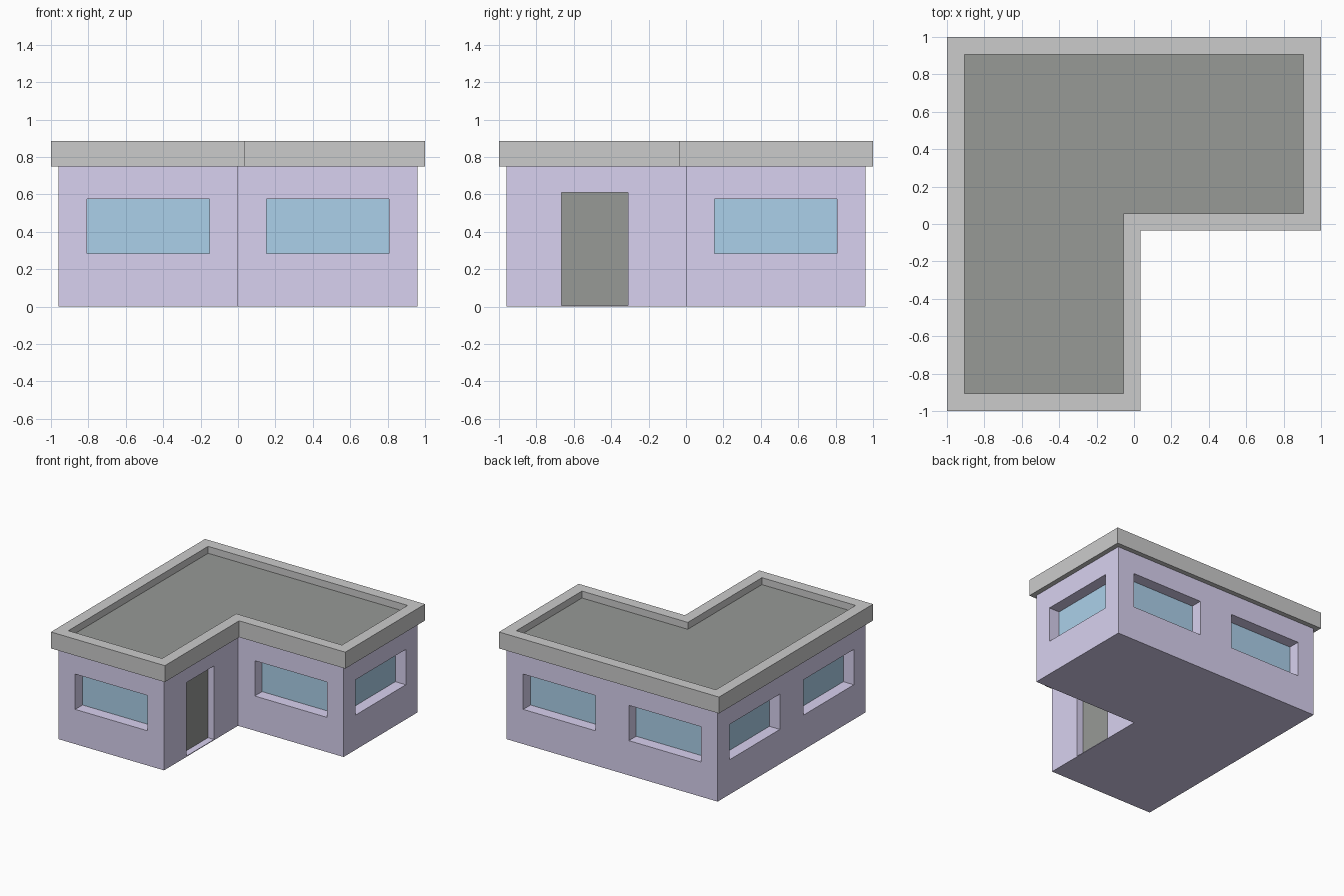
import bpy, bmesh
from math import radians
from mathutils import Matrix, Vector

if "Cube" in bpy.data.objects:
    bpy.data.objects.remove(bpy.data.objects["Cube"])


def material(name, rgb):
    m = bpy.data.materials.new(name)
    m.diffuse_color = (*rgb, 1)
    m.use_nodes = True
    m.node_tree.nodes["Principled BSDF"].inputs["Base Color"].default_value = m.diffuse_color
    return m


def add_object(name, bm, mat=None):
    bmesh.ops.recalc_face_normals(bm, faces=bm.faces[:])
    mesh = bpy.data.meshes.new(name)
    bm.to_mesh(mesh)
    bm.free()
    ob = bpy.data.objects.new(name, mesh)
    bpy.context.collection.objects.link(ob)
    if mat:
        mesh.materials.append(mat)
    return ob


def l_loop(bm, half, notch, z):
    """L-shaped vertex loop with its inner corner at (notch, -notch)."""
    pts = [(-half, -half), (notch, -half), (notch, -notch),
           (half, -notch), (half, half), (-half, half)]
    return [bm.verts.new((x, y, z)) for x, y in pts]


def bridge(bm, a, b):
    n = len(a)
    for i in range(n):
        j = (i + 1) % n
        bm.faces.new((a[i], a[j], b[j], b[i]))


def l_prism(name, half, notch, z0, z1, mat):
    bm = bmesh.new()
    low, high = l_loop(bm, half, notch, z0), l_loop(bm, half, notch, z1)
    bridge(bm, low, high)
    bm.faces.new(low)
    bm.faces.new(high)
    return add_object(name, bm, mat)


def wall_box(bm, opening, near, far):
    """Box in an opening, from depth near to depth far behind the wall face."""
    (x, y), angle, width, z0, z1 = opening
    bmesh.ops.create_cube(
        bm, size=1,
        matrix=Matrix.Translation((x, y, (z0 + z1) / 2))
        @ Matrix.Rotation(radians(angle), 4, 'Z')
        @ Matrix.Translation((0, (near + far) / 2, 0))
        @ Matrix.Diagonal((width, far - near, z1 - z0, 1)))


lavender = material("lavender", (0.69, 0.64, 0.87))
blue = material("glass_blue", (0.41, 0.63, 0.82))
dark = material("dark_grey", (0.31, 0.32, 0.305))
grey = material("stone_grey", (0.62, 0.62, 0.62))

W, MID, PANEL = 0.96, 0.48, 0.02

# Walls
walls = l_prism("walls", W, 0, 0, 0.75, lavender)

# Openings: wall position, facing angle, width, bottom, top
spots = [((-MID, -W), 0), ((MID, 0), 0), ((W, MID), 90),
         ((-MID, W), 180), ((MID, W), 180), ((-W, -MID), 270), ((-W, MID), 270)]
windows = [(p, a, 0.655, 0.285, 0.575) for p, a in spots]
door = ((0, -0.488), 90, 0.355, 0.006, 0.61)
WINDOW_DEPTH, DOOR_DEPTH = 0.095, 0.055

# Cut the recesses
bm = bmesh.new()
for w in windows:
    wall_box(bm, w, -0.05, WINDOW_DEPTH + PANEL)
wall_box(bm, door, -0.05, DOOR_DEPTH + PANEL)
cutter = add_object("recess_cutter", bm)
cutter.hide_render = True
mod = walls.modifiers.new("recesses", 'BOOLEAN')
mod.operation, mod.solver, mod.object = 'DIFFERENCE', 'EXACT', cutter
bpy.context.view_layer.objects.active = walls
bpy.ops.object.modifier_apply(modifier=mod.name)
bpy.data.objects.remove(cutter)

# Window glass and door panel at the back of the recesses
for i, w in enumerate(windows):
    bm = bmesh.new()
    wall_box(bm, w, WINDOW_DEPTH, WINDOW_DEPTH + PANEL)
    add_object(f"window_glass_{i + 1}", bm, blue)
bm = bmesh.new()
wall_box(bm, door, DOOR_DEPTH, DOOR_DEPTH + PANEL)
add_object("door", bm, dark)

# Parapet ring around the roof
bm = bmesh.new()
rings = [l_loop(bm, h, n, z) for h, n, z in
         ((1, 0.035, 0.75), (1, 0.035, 0.885), (0.907, -0.055, 0.885), (0.907, -0.055, 0.75))]
for k in range(4):
    bridge(bm, rings[k], rings[(k + 1) % 4])
add_object("parapet", bm, grey)

# Sunken flat roof
l_prism("roof_deck", 0.907, -0.055, 0.75, 0.828, dark)
